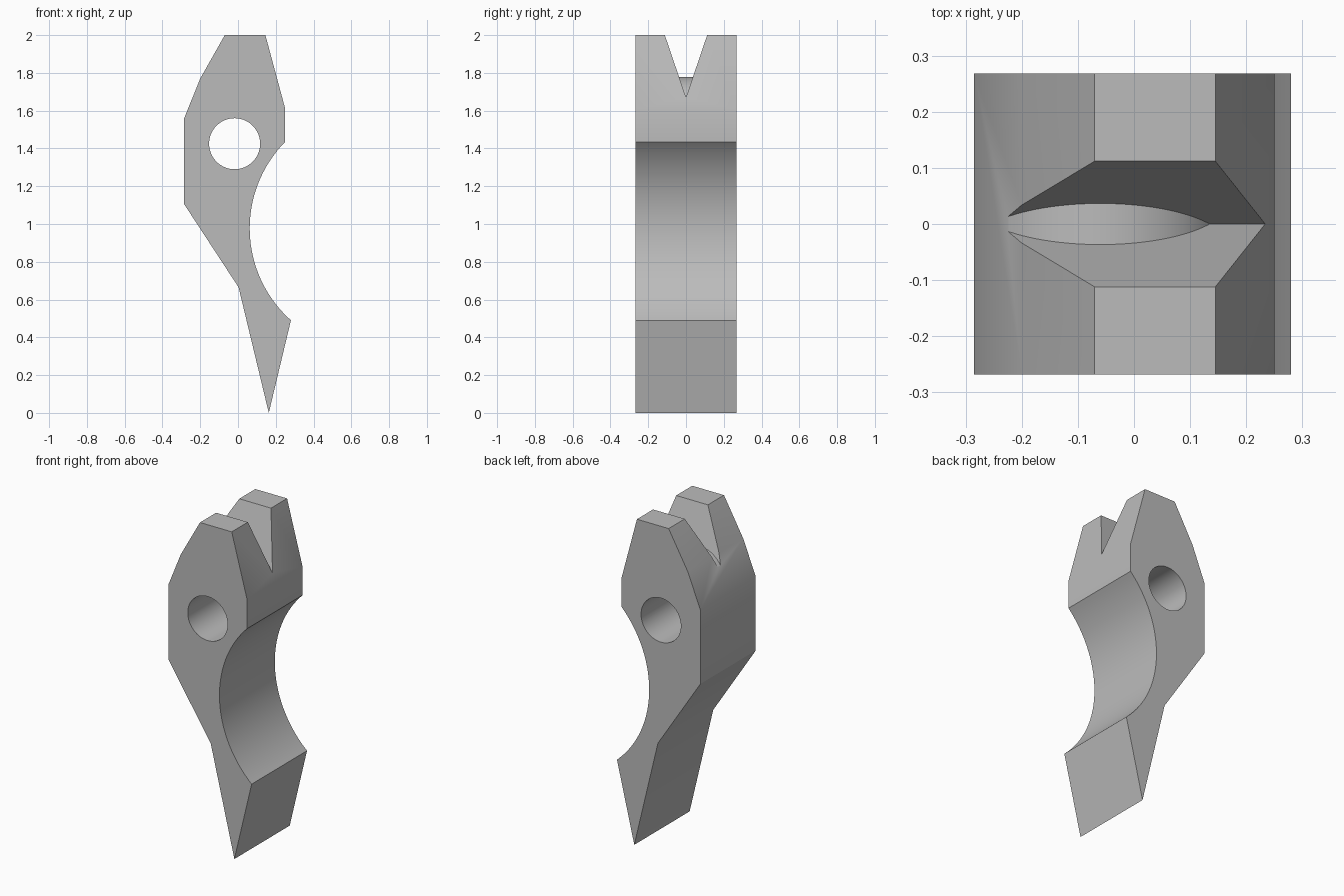
import bpy, bmesh, math
from mathutils import Vector

cube = bpy.data.objects.get("Cube")
if cube:
    bpy.data.objects.remove(cube, do_unlink=True)

HALF = 0.268  # half depth

grey = bpy.data.materials.new("plain grey")
grey.use_nodes = True
COLOR = (0.5, 0.5, 0.5, 1)
grey.diffuse_color = COLOR
grey.node_tree.nodes["Principled BSDF"].inputs["Base Color"].default_value = COLOR


def prism(name, points, direction):
    """Extrude a closed outline symmetrically, by plus and minus direction."""
    d = Vector(direction)
    bm = bmesh.new()
    face = bm.faces.new([bm.verts.new(Vector(p) - d) for p in points])
    moved = bmesh.ops.extrude_face_region(bm, geom=[face])["geom"]
    bmesh.ops.translate(bm, vec=2 * d, verts=[v for v in moved if isinstance(v, bmesh.types.BMVert)])
    bmesh.ops.recalc_face_normals(bm, faces=bm.faces)
    mesh = bpy.data.meshes.new(name)
    bm.to_mesh(mesh)
    bm.free()
    mesh.materials.append(grey)
    obj = bpy.data.objects.new(name, mesh)
    bpy.context.collection.objects.link(obj)
    return obj


def arc(cx, cz, r, start, end, steps):
    """Points on a circular arc in the xz plane."""
    angles = [start + (end - start) * i / steps for i in range(steps + 1)]
    return [(cx + r * math.cos(a), 0, cz + r * math.sin(a)) for a in angles]


def circle(cx, cz, r, sides=96):
    return arc(cx, cz, r, 0, math.tau, sides)[:-1]


def cut(target, cutter):
    """Subtract the cutter, then remove it."""
    bpy.context.view_layer.objects.active = target
    mod = target.modifiers.new("cut", "BOOLEAN")
    mod.operation = "DIFFERENCE"
    mod.solver = "EXACT"
    mod.object = cutter
    bpy.ops.object.modifier_apply(modifier=mod.name)
    bpy.data.objects.remove(cutter, do_unlink=True)


# Body outline with the hollow on its right side
hollow_x, hollow_z, hollow_r = 0.714, 0.977, 0.652
a0 = math.atan2(0.49 - hollow_z, 0.28 - hollow_x) % math.tau
a1 = math.atan2(1.435 - hollow_z, 0.25 - hollow_x) % math.tau
outline = [(-0.07, 0, 2), (-0.2, 0, 1.77), (-0.285, 0, 1.56), (-0.285, 0, 1.105),
           (0.003, 0, 0.665), (0.163, 0, 0)]
outline += arc(hollow_x, hollow_z, hollow_r, a0, a1, 48)
outline += [(0.25, 0, 1.61), (0.145, 0, 2)]
body = prism("claw_body", outline, (0, HALF, 0))

# Round cross hole
cut(body, prism("hole_cutter", circle(-0.018, 1.425, 0.135), (0, 0.5, 0)))

# V notch in the top, with a rounded hump left in its floor
slope = 0.112 / 0.33
top = 0.45
notch = prism("notch_cutter", [(0, 0, 1.67), (0, slope * top, 1.67 + top),
                               (0, -slope * top, 1.67 + top)], (0.6, 0, 0))
cut(notch, prism("hump_cutter", circle(-0.06, 1.548, 0.23), (0, 0.5, 0)))
cut(body, notch)

# Smooth the curved walls, keep the corners sharp
bpy.ops.object.select_all(action="DESELECT")
body.select_set(True)
bpy.context.view_layer.objects.active = body
bpy.ops.object.shade_smooth_by_angle(angle=math.radians(30))
